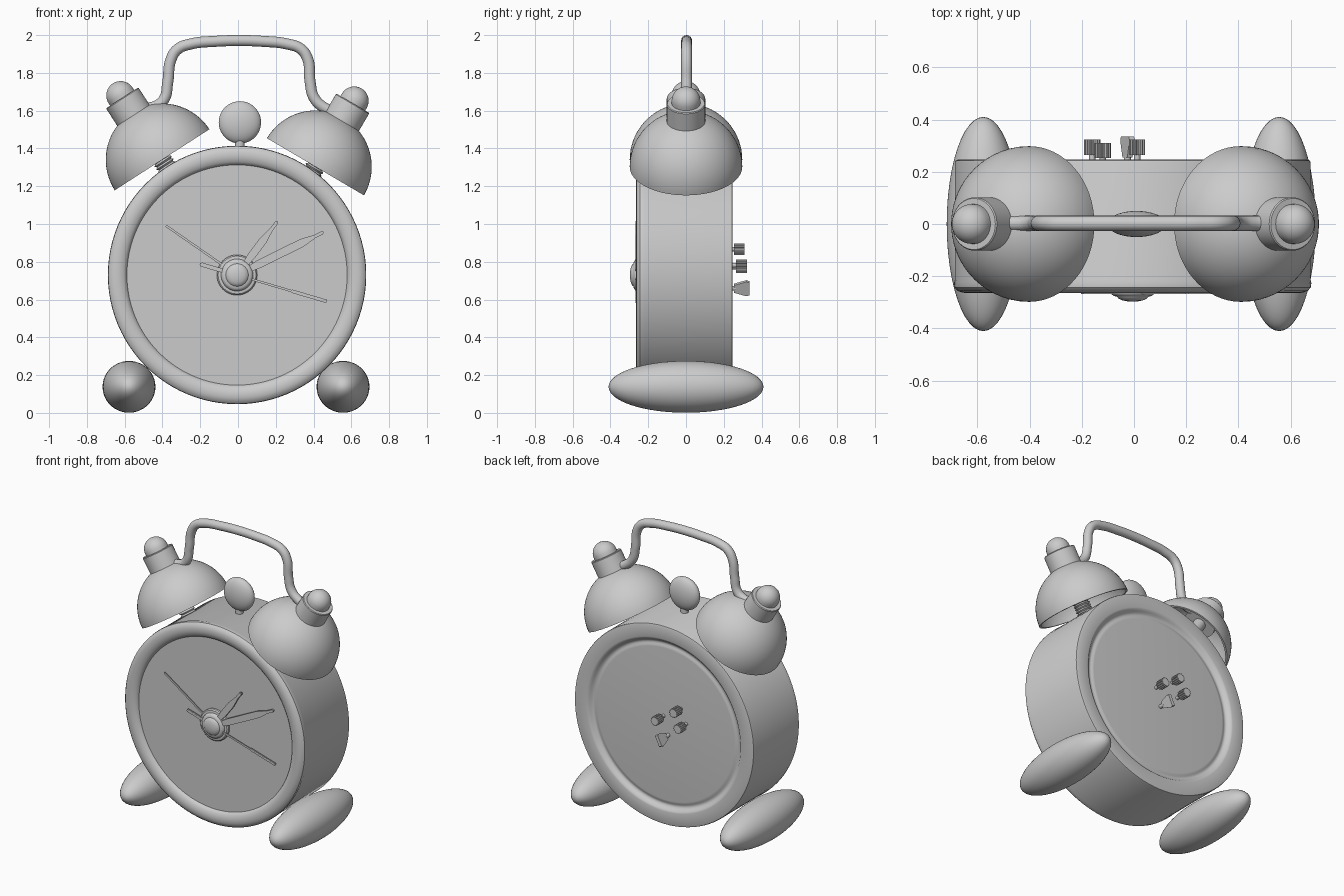
import bpy, bmesh
from math import sin, cos, pi, radians, atan2, hypot
from mathutils import Matrix, Vector

if "Cube" in bpy.data.objects:
    bpy.data.objects.remove(bpy.data.objects["Cube"])

CX, CZ = -0.005, 0.73                      # centre of the dial
FRONT = Matrix.Rotation(pi / 2, 4, 'X')    # local z -> -y, local y -> z


def finish(bm, name, matrix, angle=35):
    bmesh.ops.remove_doubles(bm, verts=bm.verts, dist=1e-5)
    bmesh.ops.recalc_face_normals(bm, faces=bm.faces)
    me = bpy.data.meshes.new(name)
    bm.to_mesh(me)
    bm.free()
    me.transform(matrix)
    me.shade_smooth()
    me.set_sharp_from_angle(angle=radians(angle))
    ob = bpy.data.objects.new(name, me)
    bpy.context.collection.objects.link(ob)
    return ob


def lathe(name, profile, matrix, steps=48, angle=35):
    """Spin (radius, height) points around local z."""
    bm = bmesh.new()
    vs = [bm.verts.new((r, 0, h)) for r, h in profile]
    es = [bm.edges.new(p) for p in zip(vs, vs[1:])]
    bmesh.ops.spin(bm, geom=vs + es, axis=(0, 0, 1), cent=(0, 0, 0),
                   angle=2 * pi, steps=steps)
    return finish(bm, name, matrix, angle)


def prism(name, outline, depth, matrix):
    """Extrude a flat outline along local z."""
    bm = bmesh.new()
    f = bm.faces.new([bm.verts.new((x, y, 0)) for x, y in outline])
    ext = bmesh.ops.extrude_face_region(bm, geom=[f])['geom']
    bmesh.ops.translate(bm, vec=(0, 0, depth),
                        verts=[v for v in ext if isinstance(v, bmesh.types.BMVert)])
    return finish(bm, name, matrix)


def ellipsoid(name, centre, radii):
    bm = bmesh.new()
    bmesh.ops.create_uvsphere(bm, u_segments=48, v_segments=32, radius=1)
    return finish(bm, name, Matrix.Translation(centre) @ Matrix.Diagonal((*radii, 1)), 80)


def arc(r, a0, a1, n, h=0.0):
    return [(r * cos(a0 + (a1 - a0) * i / n), h + r * sin(a0 + (a1 - a0) * i / n))
            for i in range(n + 1)]


dial = Matrix.Translation((CX, 0, CZ)) @ FRONT

# Drum case: rounded front bezel, recessed dial, stepped back plate
lathe("case", [(0, 0.236), (0.583, 0.236), (0.588, 0.246), (0.60, 0.256), (0.625, 0.264),
               (0.65, 0.263), (0.67, 0.256), (0.682, 0.243), (0.684, 0.225), (0.681, 0.215),
               (0.681, -0.235), (0.678, -0.243), (0.67, -0.246), (0.59, -0.246),
               (0.58, -0.243), (0.57, -0.232), (0.56, -0.222), (0.55, -0.218),
               (0.54, -0.22), (0.53, -0.225), (0.52, -0.226), (0, -0.226)], dial, 96)

# Centre hub
lathe("hand_hub", [(0.107, 0.23), (0.107, 0.25), (0.10, 0.257), (0.085, 0.259), (0.082, 0.268),
                   (0.072, 0.276), (0.06, 0.278), (0.055, 0.285), (0.04, 0.292),
                   (0.02, 0.296), (0, 0.297)], dial)


# Hands
def hand(name, tip, outline, h, depth):
    m = dial @ Matrix.Rotation(atan2(tip[1], tip[0]), 4, 'Z') @ Matrix.Translation((0, 0, h))
    prism(name, outline, depth, m)


def leaf(length, w):
    half = [(0.05, w * 0.6), (0.13, w), (length - 0.13, w), (length - 0.055, 0.009),
            (length - 0.01, 0.009)]
    return half + [(length, 0)] + [(x, -y) for x, y in reversed(half)]


def needle(a, b, w):
    return [(a, -w), (b, -w), (b, w), (a, w)]


for name, tip, w in (("hour_hand", (0.215, 0.285), 0.021), ("minute_hand", (0.46, 0.228), 0.022)):
    hand(name, tip, leaf(hypot(*tip), w), 0.254, 0.014)
hand("second_hand", (0.475, -0.14), needle(-0.205, 0.495, 0.006), 0.262, 0.006)
hand("second_hand_tail", (-0.475, 0.14), needle(0.06, 0.20, 0.011), 0.26, 0.007)
hand("second_hand_blade", (0.475, -0.14), needle(0.3, 0.494, 0.009), 0.26, 0.007)
hand("alarm_hand", (-0.375, 0.26), needle(0, 0.458, 0.006), 0.25, 0.006)

# Bells with threaded posts, collars and ball finials
R = 0.298
bell_profile = (arc(R, 0, pi / 2, 24) + arc(R - 0.012, pi / 2, 0, 24) + [(R, 0)])
post_profile = [(0, -0.10)]
for i in range(12):
    post_profile += [(0.054, -0.10 + i * 0.018), (0.044, -0.091 + i * 0.018)]
post_profile += [(0.04, 0.12), (0.04, 0.29), (0, 0.29)]
for side, x, z, tilt in (("left", -0.402, 1.34, -32.8), ("right", 0.41, 1.303, 30.5)):
    m = Matrix.Translation((x, 0, z)) @ Matrix.Rotation(radians(tilt), 4, 'Y')
    lathe(side + "_bell", bell_profile, m, 64)
    lathe(side + "_bell_post", post_profile, m, 32, 20)
    lathe(side + "_bell_collar", [(0, 0.24), (0.102, 0.24), (0.102, 0.385), (0.098, 0.39),
                                  (0, 0.39)], m)
    lathe(side + "_bell_finial", [(0, 0.37), (0.076, 0.37)] + arc(0.076, 0, pi / 2, 12, 0.405), m)

# Carrying handle
path = [(-0.52, 1.615), (-0.44, 1.622), (-0.392, 1.66), (-0.372, 1.75), (-0.355, 1.87),
        (-0.32, 1.925), (-0.25, 1.953), (-0.12, 1.967), (0.01, 1.971), (0.13, 1.967),
        (0.26, 1.953), (0.335, 1.925), (0.37, 1.87), (0.382, 1.75), (0.402, 1.67),
        (0.45, 1.62), (0.53, 1.585)]
cu = bpy.data.curves.new("carrying_handle", 'CURVE')
cu.dimensions = '3D'
cu.bevel_depth = 0.029
cu.bevel_resolution = 6
cu.use_fill_caps = True
sp = cu.splines.new('BEZIER')
sp.bezier_points.add(len(path) - 1)
for p, (x, z) in zip(sp.bezier_points, path):
    p.co = (x, 0.003, z)
    p.handle_left_type = p.handle_right_type = 'AUTO'
bpy.context.collection.objects.link(bpy.data.objects.new("carrying_handle", cu))

# Striker between the bells
ellipsoid("striker_head", (0.01, 0, 1.538), (0.112, 0.05, 0.112))
lathe("striker_rod", [(0, 1.38), (0.025, 1.38), (0.025, 1.46), (0, 1.46)],
      Matrix.Translation((0.01, 0, 0)), 24)

# Egg-shaped feet
for side, x in (("left", -0.577), ("right", 0.556)):
    ellipsoid(side + "_foot", (x, 0, 0.138), (0.14, 0.41, 0.137))

# Fluted setting knobs on the back
BACK = Matrix.Rotation(-pi / 2, 4, 'X')    # local z -> +y
flutes = [((0.031 if i % 4 < 2 else 0.026) * cos(2 * pi * i / 56),
           (0.031 if i % 4 < 2 else 0.026) * sin(2 * pi * i / 56)) for i in range(56)]
for i, (x, y, z) in enumerate(((-0.12, 0.253, 0.867), (-0.16, 0.265, 0.772), (0.012, 0.265, 0.782))):
    m = Matrix.Translation((x, y, z)) @ BACK
    prism(f"setting_knob_{i + 1}", flutes, 0.058, m)
    lathe(f"knob_stem_{i + 1}", [(0.012, -0.05), (0.012, 0.01)], m, 16)

# Winding key: flared flat paddle on a stem
m = Matrix.Translation((-0.025, 0.245, 0.66)) @ BACK
lathe("winding_stem", [(0.013, -0.04), (0.013, 0.02), (0, 0.02)], m, 16)
turn = (Matrix.Translation((-0.025, 0, 0.66)) @ Matrix.Rotation(radians(25), 4, 'Y')
        @ Matrix.Translation((-0.011, 0, 0)) @ Matrix.Rotation(pi / 2, 4, 'Y'))
prism("winding_key", [(-0.022, 0.255), (0.022, 0.255), (0.042, 0.32), (0.036, 0.335),
                      (-0.036, 0.335), (-0.042, 0.32)], 0.022, turn)
